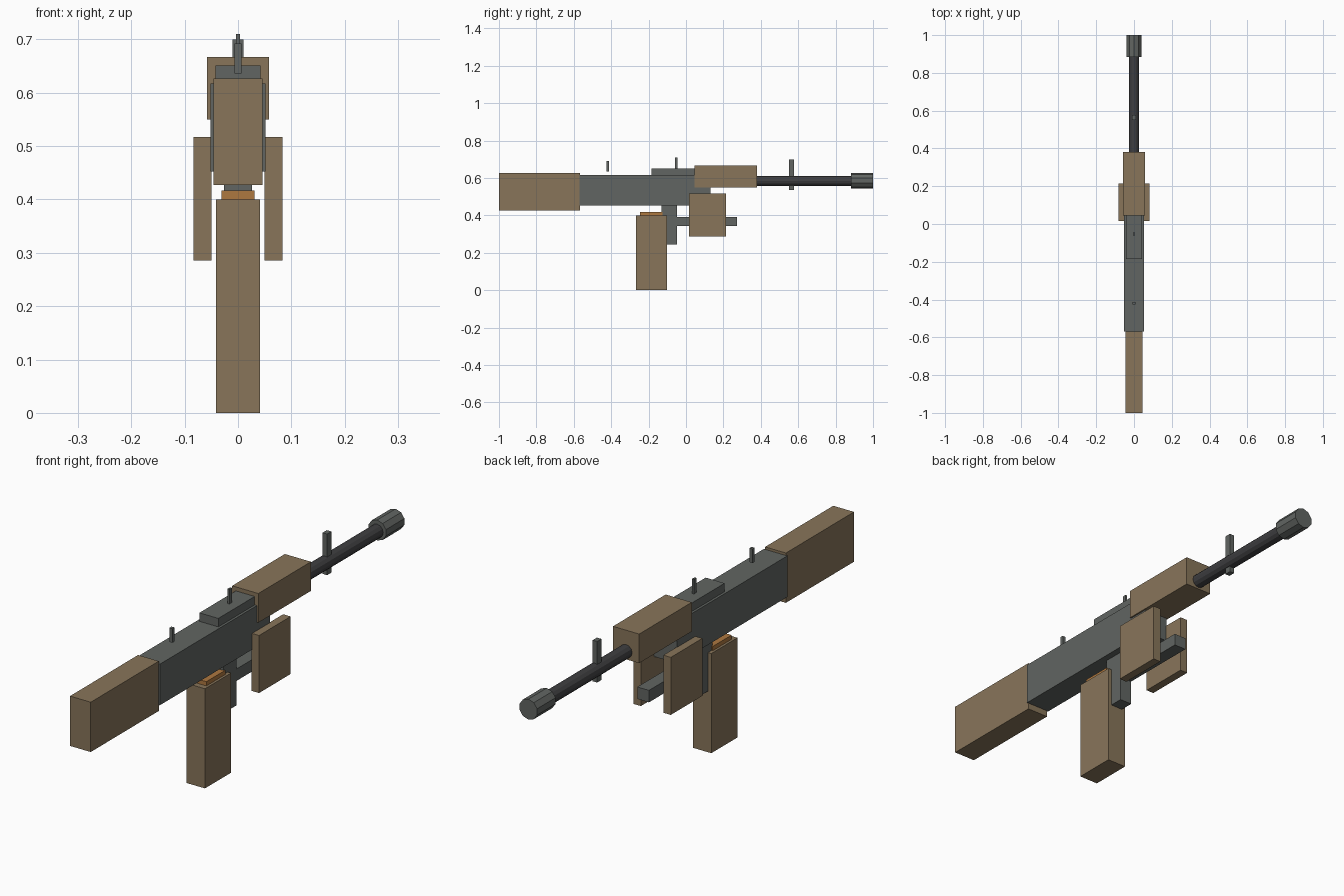
import bpy, math

if "Cube" in bpy.data.objects:
    bpy.data.objects.remove(bpy.data.objects["Cube"])


def srgb(h):
    c = [int(h[i:i + 2], 16) / 255 for i in (0, 2, 4)]
    return [v / 12.92 if v <= 0.04045 else ((v + 0.055) / 1.055) ** 2.4 for v in c] + [1.0]


def material(name, h):
    m = bpy.data.materials.new(name)
    m.diffuse_color = srgb(h)
    m.use_nodes = True
    m.node_tree.nodes["Principled BSDF"].inputs["Base Color"].default_value = m.diffuse_color
    return m


wood = material("brown_wood", "88755A")
metal = material("grey_metal", "616562")
dark = material("dark_metal", "3E3E40")
brass = material("orange_brass", "AE7840")


def box(name, x, y, z, mat):
    """Box from (min, max) ranges on each axis."""
    bpy.ops.mesh.primitive_cube_add(size=1, location=[sum(r) / 2 for r in (x, y, z)])
    o = bpy.context.object
    o.name = name
    for v in o.data.vertices:
        v.co = [c * (r[1] - r[0]) for c, r in zip(v.co, (x, y, z))]
    o.data.materials.append(mat)
    return o


def tube(name, r, y, z, sides, mat):
    """Flat-sided cylinder along y."""
    bpy.ops.mesh.primitive_cylinder_add(vertices=sides, radius=r, depth=y[1] - y[0],
                                        location=(0, sum(y) / 2, z),
                                        rotation=(math.pi / 2, 0, 0))
    o = bpy.context.object
    o.name = name
    o.data.materials.append(mat)
    return o


def sym(w):
    return (-w, w)


# Main body
box("stock", sym(0.046), (-1.0, -0.568), (0.427, 0.627), wood)
box("receiver", sym(0.052), (-0.57, 0.13), (0.452, 0.617), metal)
box("top_cover", sym(0.042), (-0.185, 0.06), (0.61, 0.651), metal)
box("handguard", sym(0.058), (0.046, 0.38), (0.55, 0.667), wood)

# Barrel and muzzle
tube("barrel", 0.027, (0.37, 0.89), 0.583, 12, dark)
tube("muzzle", 0.041, (0.883, 1.0), 0.586, 10, metal)

# Sights
box("front_sight", sym(0.01), (0.551, 0.578), (0.535, 0.70), metal)
box("middle_sight", sym(0.004), (-0.06, -0.045), (0.645, 0.71), metal)
box("rear_sight", sym(0.007), (-0.426, -0.412), (0.636, 0.692), metal)

# Magazine with the exposed round on top
box("magazine", sym(0.041), (-0.268, -0.102), (0.0, 0.40), wood)
box("top_round", sym(0.031), (-0.245, -0.125), (0.39, 0.417), brass)

# Lower frame and rail
box("lower_frame", sym(0.026), (-0.13, -0.048), (0.245, 0.46), metal)
box("lower_rail", sym(0.026), (-0.06, 0.272), (0.343, 0.391), metal)

# Side panels
for side, s in (("left", -1), ("right", 1)):
    box("side_panel_" + side, sorted((s * 0.05, s * 0.083)), (0.015, 0.215), (0.286, 0.517), wood)
